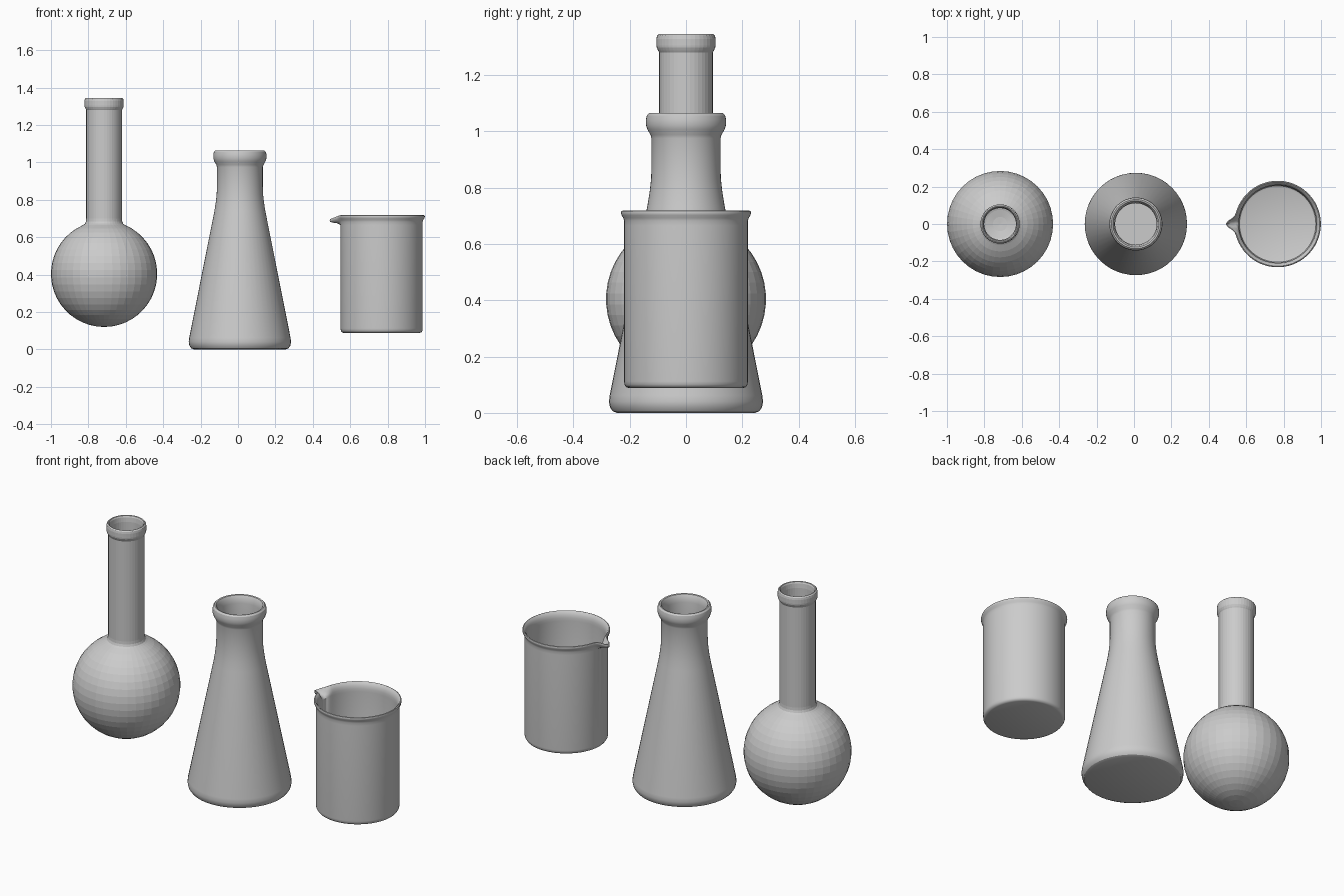
import bpy, bmesh, math
from math import sin, cos, pi, radians

if "Cube" in bpy.data.objects:
    bpy.data.objects.remove(bpy.data.objects["Cube"])


def lathe(name, profile, x, segs, shape=None, smooth_angle=None):
    """Spin an (r, z) profile, starting and ending on the axis, into a closed shell."""
    bm = bmesh.new()
    rings = []
    for r, z in profile:
        if r < 1e-6:
            rings.append([bm.verts.new((x, 0, z))])
            continue
        ring = []
        for i in range(segs):
            a = 2 * pi * i / segs
            rr, zz = shape(r, z, a) if shape else (r, z)
            ring.append(bm.verts.new((x + rr * cos(a), rr * sin(a), zz)))
        rings.append(ring)
    for lo, hi in zip(rings, rings[1:]):
        for i in range(segs):
            j = (i + 1) % segs
            quad = [lo[i % len(lo)], lo[j % len(lo)], hi[j % len(hi)], hi[i % len(hi)]]
            bm.faces.new(list(dict.fromkeys(quad)))
    bmesh.ops.recalc_face_normals(bm, faces=bm.faces)
    mesh = bpy.data.meshes.new(name)
    bm.to_mesh(mesh)
    bm.free()
    ob = bpy.data.objects.new(name, mesh)
    bpy.context.collection.objects.link(ob)
    if smooth_angle:
        bpy.ops.object.select_all(action='DESELECT')
        ob.select_set(True)
        bpy.context.view_layer.objects.active = ob
        bpy.ops.object.shade_smooth_by_angle(angle=radians(smooth_angle))
    return ob


def bulb(radius, zc, r_stop, steps=20):
    """Sphere profile from the bottom pole up to where the neck begins."""
    end = pi - math.asin(r_stop / radius)
    return [(radius * sin(end * i / steps), zc - radius * cos(end * i / steps))
            for i in range(steps + 1)]


# Round-bottom flask: bulb, filleted neck, beaded rim, inner wall
outer = bulb(0.284, 0.404, 0.112)
neck = [(0.102, 0.672), (0.097, 0.684), (0.0955, 0.70), (0.0955, 1.28),
        (0.099, 1.286), (0.104, 1.297), (0.105, 1.305), (0.105, 1.328),
        (0.103, 1.339), (0.097, 1.345), (0.092, 1.343), (0.088, 1.335),
        (0.085, 1.31), (0.085, 0.69)]
inner = bulb(0.274, 0.404, 0.095)[::-1]
lathe("round_flask", outer + neck + inner, -0.716, 40)

# Conical flask: rounded base, cone blending into neck, beaded rim, inner wall
cone = [(0, 0), (0.245, 0), (0.260, 0.006), (0.270, 0.02), (0.2735, 0.04),
        (0.271, 0.062), (0.137, 0.735), (0.129, 0.785), (0.124, 0.83),
        (0.1225, 0.87), (0.1225, 0.975), (0.126, 0.987), (0.137, 1.006),
        (0.142, 1.022), (0.142, 1.042), (0.139, 1.056), (0.131, 1.064),
        (0.123, 1.062), (0.115, 1.048), (0.111, 1.02), (0.111, 0.86),
        (0.117, 0.785), (0.126, 0.73), (0.259, 0.06), (0.257, 0.03),
        (0.245, 0.014), (0, 0.014)]
lathe("conical_flask", cone, 0.010, 48, smooth_angle=30)


# Beaker: flared lip pulled out and down into a pouring spout on the left
def spout(r, z, a):
    t = min(max((z - 0.665) / 0.04, 0), 1)
    w = t * t * (3 - 2 * t) * math.exp(-((a - pi) / 0.12) ** 2)
    return r + 0.047 * w, z - 0.02 * w


beaker = [(0, 0.088), (0.203, 0.088), (0.213, 0.092), (0.2185, 0.101),
          (0.2195, 0.112), (0.2195, 0.665), (0.2195, 0.682), (0.2225, 0.692),
          (0.229, 0.702), (0.231, 0.71), (0.2295, 0.716), (0.225, 0.718),
          (0.218, 0.712), (0.211, 0.698), (0.208, 0.682), (0.208, 0.665),
          (0.208, 0.115), (0.204, 0.104), (0.195, 0.1), (0, 0.1)]
lathe("beaker", beaker, 0.768, 96, shape=spout, smooth_angle=40)
